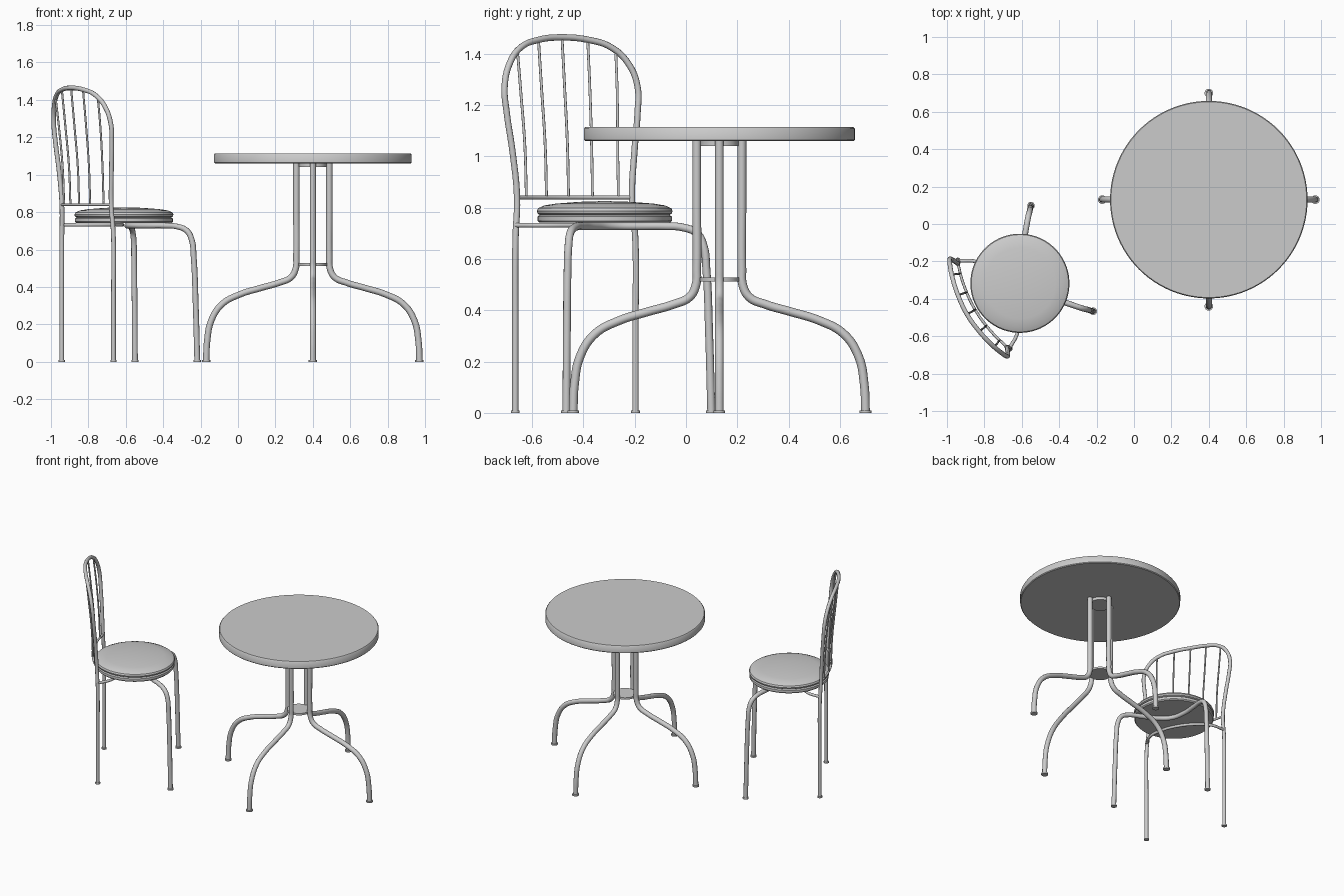
import bpy, bmesh, math
from mathutils import Matrix, Vector

if "Cube" in bpy.data.objects:
    bpy.data.objects.remove(bpy.data.objects["Cube"], do_unlink=True)

grey = bpy.data.materials.new("plain grey")
grey.use_nodes = True
grey.diffuse_color = (0.6, 0.6, 0.6, 1)
grey.node_tree.nodes["Principled BSDF"].inputs["Base Color"].default_value = (0.6, 0.6, 0.6, 1)

TABLE = Matrix.Translation((0.40, 0.13, 0))
# chair frame: local +x is forward, local +y is the sitter's left
CHAIR = Matrix.Translation((-0.61, -0.317, 0)) @ Matrix.Rotation(math.radians(30.5), 4, "Z")


def smooth(obj):
    bpy.ops.object.select_all(action="DESELECT")
    obj.select_set(True)
    bpy.context.view_layer.objects.active = obj
    bpy.ops.object.shade_smooth_by_angle(angle=math.radians(40))


def tube(name, points, radius, frame):
    """Round tube running smoothly through the points."""
    curve = bpy.data.curves.new(name, "CURVE")
    curve.dimensions = "3D"
    curve.bevel_depth = radius
    curve.bevel_resolution = 3
    curve.resolution_u = 6
    curve.use_fill_caps = True
    spline = curve.splines.new("BEZIER")
    spline.bezier_points.add(len(points) - 1)
    for bp, p in zip(spline.bezier_points, points):
        bp.co = p
        bp.handle_left_type = bp.handle_right_type = "AUTO"
    obj = bpy.data.objects.new(name, curve)
    bpy.context.collection.objects.link(obj)
    obj.matrix_world = frame
    curve.materials.append(grey)
    bpy.ops.object.select_all(action="DESELECT")
    obj.select_set(True)
    bpy.context.view_layer.objects.active = obj
    bpy.ops.object.convert(target="MESH")
    smooth(bpy.context.view_layer.objects.active)


def lathe(name, profile, frame, steps=64):
    """Spin a (radius, height) profile about the local z axis."""
    bm = bmesh.new()
    verts = [bm.verts.new((r, 0, z)) for r, z in profile]
    edges = [bm.edges.new(pair) for pair in zip(verts, verts[1:])]
    bmesh.ops.spin(bm, geom=verts + edges, cent=(0, 0, 0), axis=(0, 0, 1),
                   angle=math.tau, steps=steps)
    bmesh.ops.remove_doubles(bm, verts=bm.verts, dist=0.0001)
    bmesh.ops.recalc_face_normals(bm, faces=bm.faces)
    mesh = bpy.data.meshes.new(name)
    bm.to_mesh(mesh)
    bm.free()
    mesh.materials.append(grey)
    obj = bpy.data.objects.new(name, mesh)
    bpy.context.collection.objects.link(obj)
    obj.matrix_world = frame
    smooth(obj)


def disc(name, radius, low, high, frame, steps=32):
    lathe(name, [(0, low), (radius, low), (radius, high), (0, high)], frame, steps)


def foot(name, x, y, radius, frame):
    disc(name, radius, 0, 0.01, frame @ Matrix.Translation((x, y, 0)), 16)


def mirrored(half):
    """Complete a symmetric path whose last point lies on y = 0."""
    return half + [(x, -y, z) for x, y, z in reversed(half[:-1])]


# table top and the two plates joining the legs
lathe("table_top", [(0, 1.06), (0.523, 1.06), (0.528, 1.065), (0.528, 1.108),
                    (0.523, 1.114), (0, 1.114)], TABLE, 96)
disc("upper_plate", 0.075, 1.04, 1.06, TABLE)
disc("lower_plate", 0.077, 0.513, 0.527, TABLE)

# four table legs
leg = [(0.088, 1.06), (0.088, 0.80), (0.088, 0.56), (0.091, 0.50), (0.116, 0.452),
       (0.18, 0.423), (0.28, 0.394), (0.39, 0.36), (0.485, 0.308), (0.543, 0.22),
       (0.565, 0.11), (0.57, 0.004)]
for i in range(4):
    turn = TABLE @ Matrix.Rotation(i * math.pi / 2, 4, "Z")
    tube("table_leg", [(r, 0, z) for r, z in leg], 0.017, turn)
    foot("table_foot", 0.57, 0, 0.023, turn)

# seat: board and cushion
lathe("seat_board", [(0, 0.742), (0.255, 0.742), (0.262, 0.749), (0.262, 0.766),
                     (0.25, 0.773), (0, 0.773)], CHAIR)
lathe("seat_cushion", [(0, 0.77), (0.25, 0.77), (0.262, 0.777), (0.265, 0.787),
                       (0.260, 0.798), (0.235, 0.809), (0.19, 0.816), (0.10, 0.823),
                       (0, 0.826)], CHAIR)

# front legs, one tube bent under the seat
tube("front_legs", mirrored([
    (0.262, 0.328, 0.004), (0.256, 0.322, 0.30), (0.248, 0.314, 0.56),
    (0.241, 0.306, 0.65), (0.222, 0.287, 0.70), (0.185, 0.245, 0.723),
    (0.14, 0.19, 0.728), (0.08, 0.10, 0.728), (0.05, 0, 0.728)]), 0.0155, CHAIR)

# back legs and backrest hoop, one tube
tube("back_hoop", mirrored([
    (-0.225, 0.272, 0.004), (-0.225, 0.272, 0.35), (-0.225, 0.271, 0.68),
    (-0.232, 0.260, 0.84), (-0.240, 0.276, 1.02), (-0.250, 0.296, 1.17),
    (-0.258, 0.301, 1.27), (-0.274, 0.270, 1.36), (-0.297, 0.205, 1.425),
    (-0.318, 0.11, 1.455), (-0.328, 0, 1.464)]), 0.0125, CHAIR)

for side in (1, -1):
    foot("front_foot", 0.262, side * 0.328, 0.020, CHAIR)
    foot("back_foot", -0.225, side * 0.272, 0.017, CHAIR)

# bars between the back legs: under the seat, and under the spindles
tube("seat_bar", mirrored([(-0.225, 0.272, 0.732), (-0.14, 0.215, 0.732),
                           (-0.09, 0.11, 0.732), (-0.075, 0, 0.732)]), 0.0095, CHAIR)
tube("back_bar", mirrored([(-0.232, 0.260, 0.84), (-0.262, 0.15, 0.84),
                           (-0.278, 0, 0.84)]), 0.0075, CHAIR)

# five spindles
for i in range(-2, 3):
    y = i * 0.104
    low = -0.278 + 0.046 * (y / 0.26) ** 2
    top_y = y * 1.07
    high = -0.328 + 0.062 * (top_y / 0.30) ** 2
    top_z = 1.464 - 0.045 * (i / 2) ** 2
    tube("spindle", [(low, y, 0.84), (low - 0.008, y * 1.01, 1.04),
                     (low * 0.5 + high * 0.5 - 0.004, y * 1.05, 1.26),
                     (high, top_y, top_z)], 0.0055, CHAIR)
